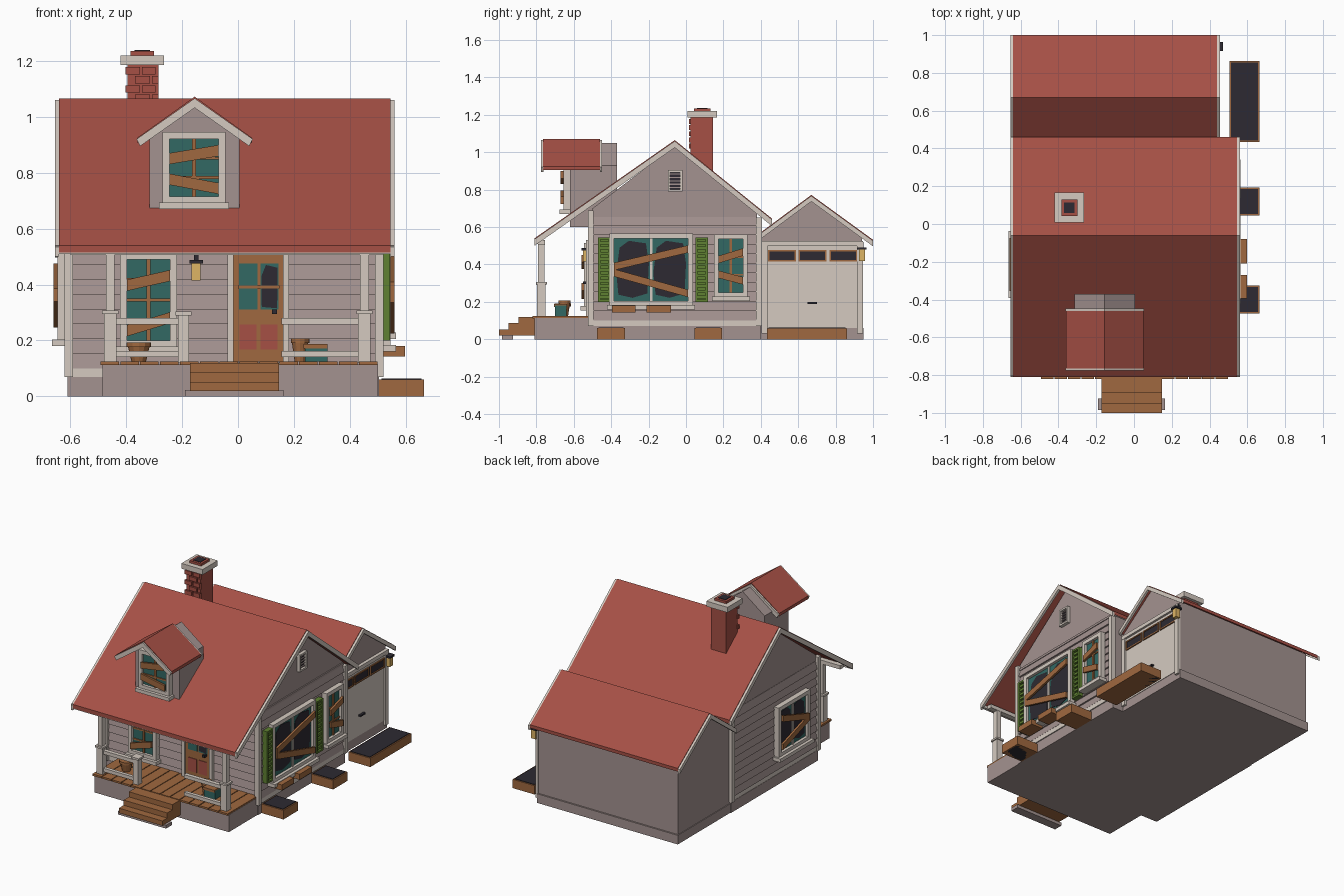
import bpy, bmesh, math

if "Cube" in bpy.data.objects:
    bpy.data.objects.remove(bpy.data.objects["Cube"])

def mat(name, r, g, b):
    m = bpy.data.materials.new(name)
    m.diffuse_color = (r, g, b, 1)
    m.use_nodes = True
    m.node_tree.nodes["Principled BSDF"].inputs["Base Color"].default_value = m.diffuse_color
    return m

RED = mat("red", .38, .08, .06)
WALL = mat("wall", .37, .29, .28)
WOOD = mat("wood", .35, .14, .05)
WHITE = mat("trim", .66, .59, .53)
TEAL = mat("teal", .032, .14, .127)
DARK = mat("dark", .026, .023, .032)
GREEN = mat("green", .115, .22, .032)
LAMP = mat("lamp", .73, .46, .13)

def ext(name, pts, d0, d1, wall, m):
    """Extrude an outline (u, z) from depth d0 to d1; wall = (axis, origin, outward sign)."""
    ax, o, s = wall
    bm = bmesh.new()
    rings = []
    for d in (d0, d1):
        c = o + s * d
        rings.append([bm.verts.new((c, u, z) if ax == 'x' else (u, c, z)) for u, z in pts])
    n = len(pts)
    bm.faces.new(rings[0])
    bm.faces.new(rings[1])
    for i in range(n):
        j = (i + 1) % n
        bm.faces.new((rings[0][i], rings[0][j], rings[1][j], rings[1][i]))
    bmesh.ops.recalc_face_normals(bm, faces=bm.faces)
    me = bpy.data.meshes.new(name)
    bm.to_mesh(me)
    bm.free()
    me.materials.append(m)
    ob = bpy.data.objects.new(name, me)
    bpy.context.collection.objects.link(ob)
    return ob

X, Y = ('x', 0, 1), ('y', 0, 1)

def rect(name, u0, u1, z0, z1, d0, d1, wall, m):
    return ext(name, [(u0, z0), (u1, z0), (u1, z1), (u0, z1)], d0, d1, wall, m)

def box(name, x0, x1, y0, y1, z0, z1, m):
    return rect(name, x0, x1, z0, z1, y0, y1, Y, m)

def strip(name, u0, z0, u1, z1, h, d0, d1, wall, m):
    """Slanted board from (u0, z0) to (u1, z1), h tall."""
    return ext(name, [(u0, z0 - h/2), (u1, z1 - h/2), (u1, z1 + h/2), (u0, z0 + h/2)], d0, d1, wall, m)

def frame(name, u0, u1, z0, z1, t, d0, d1, wall, m):
    rect(name + "_left", u0, u0 + t, z0, z1, d0, d1, wall, m)
    rect(name + "_right", u1 - t, u1, z0, z1, d0, d1, wall, m)
    rect(name + "_bottom", u0 + t, u1 - t, z0, z0 + t, d0, d1, wall, m)
    rect(name + "_top", u0 + t, u1 - t, z1 - t, z1, d0, d1, wall, m)

def window(name, u0, u1, z0, z1, wall, boards, cols=1, rows=3, broken=False, bar=WOOD):
    t = .025
    frame(name + "_frame", u0, u1, z0, z1, t, 0, .035, wall, WHITE)
    rect(name + "_sill", u0 - .012, u1 + .012, z0 - .02, z0 + .003, 0, .055, wall, WHITE)
    a, b, c, e = u0 + t, u1 - t, z0 + t, z1 - t
    rect(name + "_glass", a, b, c, e, 0, .016, wall, TEAL)
    for i in range(1, cols + 1):
        u = a + (b - a) * i / (cols + 1)
        rect(name + "_mullion", u - .007, u + .007, c, e, 0, .024, wall, bar)
    for i in range(1, rows + 1):
        z = c + (e - c) * i / (rows + 1)
        rect(name + "_bar", a, b, z - .005, z + .005, 0, .022, wall, bar)
    if broken:
        n = cols + 1
        for i in range(n):
            p, w, h = a + (b - a) * i / n, (b - a) / n, e - c
            hole = [(.12, .1), (.5, .05), (.9, .12), (.94, .6), (.86, .92), (.4, .96), (.15, .85), (.06, .45)]
            ext(name + "_hole", [(p + q * w, c + r * h) for q, r in hole], .01, .019, wall, DARK)
    for f, g in boards:
        strip(name + "_board", a, c + f * (e - c), b, c + g * (e - c), .04, .036, .05, wall, WOOD)

def lantern(name, u, z, wall):
    rect(name + "_glass", u - .016, u + .016, z, z + .06, .01, .042, wall, LAMP)
    rect(name + "_cap", u - .024, u + .024, z + .06, z + .072, 0, .05, wall, DARK)
    rect(name + "_bracket", u - .008, u + .008, z + .072, z + .1, 0, .015, wall, DARK)

# Main house body, foundation and siding
ext("house_body", [(-.5, 0), (.38, 0), (.38, .675), (-.06, 1.035), (-.5, .7)], -.6, .5, X, WALL)
box("foundation", -.61, .505, -.51, .4, 0, .07, WALL)
box("skirt_board", -.608, .512, -.508, .39, .07, .1, WHITE)

def teeth(o, s, z0, z1, n):
    h = (z1 - z0) / n
    pts = [(o, z0)]
    for i in range(n):
        pts += [(o + s * .013, z0 + i * h), (o + s * .002, z0 + (i + 1) * h)]
    return pts + [(o, z1)]

ext("front_siding", teeth(-.5, -1, .1, .68, 11), -.6, .5, X, WALL)
ext("right_siding", teeth(.5, 1, .1, .66, 11), -.5, .38, Y, WALL)
ext("left_siding", teeth(-.6, -1, .1, .66, 11), -.5, .38, Y, WALL)
for x0, x1 in ((-.62, -.59), (.49, .52)):
    box("front_corner_trim", x0, x1, -.525, -.495, .07, .69, WHITE)
    box("back_corner_trim", x0, x1, .375, .405, .07, .65, WHITE)

# Main roof: long front slope over the porch, short back slope
def roof(name, line, x0, x1, t, trim):
    (a, za), (b, zb), (c, zc) = line
    low = [(c, zc - t), (b, zb - t * 1.1), (a, za - t)]
    ext(name, list(line) + low, x0, x1, X, RED)
    low = [(c, zc - trim), (b, zb - trim), (a, za - trim)]
    edge = [(u, z - .005) for u, z in line] + low
    for p, q in ((x0 - .015, x0), (x1, x1 + .015)):
        ext(name + "_barge", edge, p, q, X, WHITE)

roof("main_roof", [(-.81, .54), (-.06, 1.065), (.46, .645)], -.64, .545, .025, .04)
box("front_fascia", -.655, .56, -.808, -.79, .51, .54, WHITE)
box("porch_beam", -.6, .52, -.79, -.755, .505, .53, WHITE)

# Garage
ext("garage_body", [(.38, 0), (.94, 0), (.94, .55), (.67, .745), (.38, .55)], -.6, .42, X, WALL)
box("garage_base", -.605, .425, .38, .95, 0, .06, WALL)
roof("garage_roof", [(.4, .572), (.67, .772), (1.0, .532)], -.64, .44, .022, .035)
G = ('x', .42, 1)
rect("garage_door", .435, .92, .06, .5, 0, .008, G, WHITE)
rect("garage_jamb", .405, .435, .03, .52, 0, .02, G, WHITE)
rect("garage_jamb", .915, .945, .03, .52, 0, .02, G, WHITE)
rect("garage_header", .405, .945, .5, .525, 0, .022, G, WHITE)
for i in range(3):
    u = .438 + i * .164
    rect("garage_window_glass", u, u + .15, .42, .475, 0, .011, G, DARK)
    frame("garage_window", u, u + .15, .415, .478, .008, 0, .016, G, WOOD)
rect("garage_handle", .65, .7, .19, .2, 0, .025, G, DARK)
lantern("garage_lantern", .94, .42, ('x', .422, 1))

# Porch base, planks, steps
box("porch_base", -.485, .5, -.81, -.5, 0, .114, WALL)
for i in range(14):
    x = -.492 + i * .0711
    box("porch_plank", x, x + .066, -.82, -.5, .112, .124, WOOD)
box("step_slab", -.19, .163, -.985, -.925, 0, .022, WALL)
ext("steps", [(-1, .02), (-1, .052), (-.95, .052), (-.95, .086), (-.895, .086), (-.895, .12),
              (-.81, .12), (-.81, .02)], -.172, .147, X, WOOD)

# Porch posts and rails
for x in (-.457, .452):
    box("porch_post", x - .016, x + .016, -.79, -.757, .12, .51, WHITE)
    box("post_sleeve", x - .022, x + .022, -.796, -.751, .12, .295, WHITE)
    box("post_cap", x - .029, x + .029, -.803, -.744, .295, .307, WHITE)
box("newel", -.215, -.175, -.793, -.754, .12, .29, WHITE)
box("newel_cap", -.223, -.167, -.801, -.746, .29, .303, WHITE)
for a, b in ((-.457, -.195), (.155, .452)):
    box("top_rail", a, b, -.787, -.76, .257, .28, WHITE)
    box("bottom_rail", a, b, -.785, -.762, .14, .163, WHITE)

# Front window, door, lantern
F = ('y', -.51, -1)
window("front_window", -.422, -.218, .175, .515, F, [(.68, .8), (.12, .28)], rows=3)
frame("door_frame", -.038, .183, .1, .53, .022, 0, .025, F, WHITE)
rect("door", -.016, .161, .124, .51, 0, .015, F, WOOD)
rect("door_glass", .003, .07, .31, .475, 0, .018, F, TEAL)
rect("door_glass", .08, .145, .31, .475, 0, .018, F, TEAL)
ext("door_hole", [(.085, .32), (.14, .315), (.142, .46), (.1, .47), (.084, .43)], .01, .02, F, DARK)
rect("door_bar", 0, .148, .386, .396, 0, .022, F, WOOD)
for u in (.005, .08):
    rect("door_panel", u, u + .062, .168, .257, 0, .019, F, RED)
rect("door_handle", .122, .14, .295, .31, 0, .04, F, DARK)
lantern("porch_lantern", -.15, .415, F)

# Side windows, shutters, gable vent
R = ('x', .51, 1)
window("big_window", -.41, .037, .18, .565, R, [(.55, .83), (.45, .12)], rows=0, broken=True, bar=WHITE)
window("small_window", .15, .33, .225, .56, R, [(.62, .76), (.34, .22)], rows=2)
window("left_window", -.38, -.05, .2, .53, ('x', -.61, -1), [(.5, .82), (.48, .15)], rows=0, broken=True, bar=WHITE)
for u in (-.47, .05):
    frame("shutter", u, u + .067, .2, .545, .012, 0, .033, R, GREEN)
    rect("shutter_back", u, u + .067, .2, .545, 0, .015, R, GREEN)
    for i in range(11):
        rect("shutter_slat", u + .01, u + .057, .218 + i * .029, .234 + i * .029, 0, .027, R, GREEN)
V = ('x', .5, 1)
rect("gable_band", -.5, .38, .655, .67, 0, .008, V, WALL)
frame("vent_frame", -.097, -.02, .79, .905, .012, 0, .022, V, WHITE)
rect("vent_back", -.09, -.03, .8, .9, 0, .006, V, DARK)
for i in range(5):
    rect("vent_slat", -.087, -.03, .808 + i * .018, .814 + i * .018, 0, .014, V, WALL)

# Window boxes and ground planters
for a, b in ((-.395, -.27), (-.21, -.08)):
    box("window_box", .51, .598, a, b, .143, .18, WOOD)
for a, b, z in ((-.475, -.325, .06), (.045, .193, .06), (.433, .862, .058)):
    frame("planter", a, b, 0, z, .008, .505, .665, X, WOOD)
    box("planter_wall", .505, .665, a, b, 0, z - .004, WOOD)
    box("planter_soil", .513, .657, a + .008, b - .008, 0, z + .004, DARK)

# Dormer
c = -.155
ext("dormer_body", [(-.316, .6), (.006, .6), (.006, .93), (c, 1.05), (-.316, .93)], -.62, -.37, Y, WALL)
top = [(-.36, .925), (c, 1.072), (.05, .925)]
ext("dormer_roof", top + [(.05, .905), (c, 1.05), (-.36, .905)], -.765, -.46, Y, RED)
for a in (-.775, -.46):
    ext("dormer_barge", [(-.363, .92), (c, 1.066), (.053, .92), (.04, .895), (c, 1.032), (-.35, .895)],
        a, a + .012, Y, WHITE)
window("dormer_window", -.27, -.045, .69, .945, ('y', -.62, -1), [(.66, .8), (.3, .14)], rows=2)

# Chimney
box("chimney", -.395, -.285, .025, .145, .85, 1.19, RED)
box("chimney_cap", -.42, -.265, .008, .166, 1.185, 1.22, WHITE)
frame("flue", -.385, -.3, 1.2, 1.235, .01, .043, .13, Y, RED)
box("flue_collar", -.385, -.3, .043, .13, 1.2, 1.232, RED)
box("flue_hole", -.37, -.315, .058, .115, 1.2, 1.238, DARK)
for i in range(5):
    z = 1.02 + i * .033
    x = -.395 + (i % 2) * .035
    box("brick", x - .008, x + .045, .015, .03, z, z + .026, RED)
    box("brick", x + .052, min(x + .1, -.285), .017, .03, z, z + .026, RED)

# Porch pots
def pot(name, x, y, r, h, m):
    bpy.ops.mesh.primitive_cone_add(vertices=12, radius1=r * .65, radius2=r, depth=h, location=(x, y, .124 + h / 2))
    bpy.context.object.name = name
    bpy.context.object.data.materials.append(m)
    bpy.ops.mesh.primitive_cylinder_add(vertices=12, radius=r * 1.1, depth=.016, location=(x, y, .124 + h))
    bpy.context.object.name = name + "_rim"
    bpy.context.object.data.materials.append(m)

pot("left_pot", -.355, -.66, .04, .06, WOOD)
pot("right_pot", .222, -.65, .03, .075, WOOD)
box("fallen_pot", .24, .32, -.7, -.64, .124, .18, TEAL)
box("fallen_pot_rim", .235, .32, -.705, -.635, .172, .188, WOOD)
